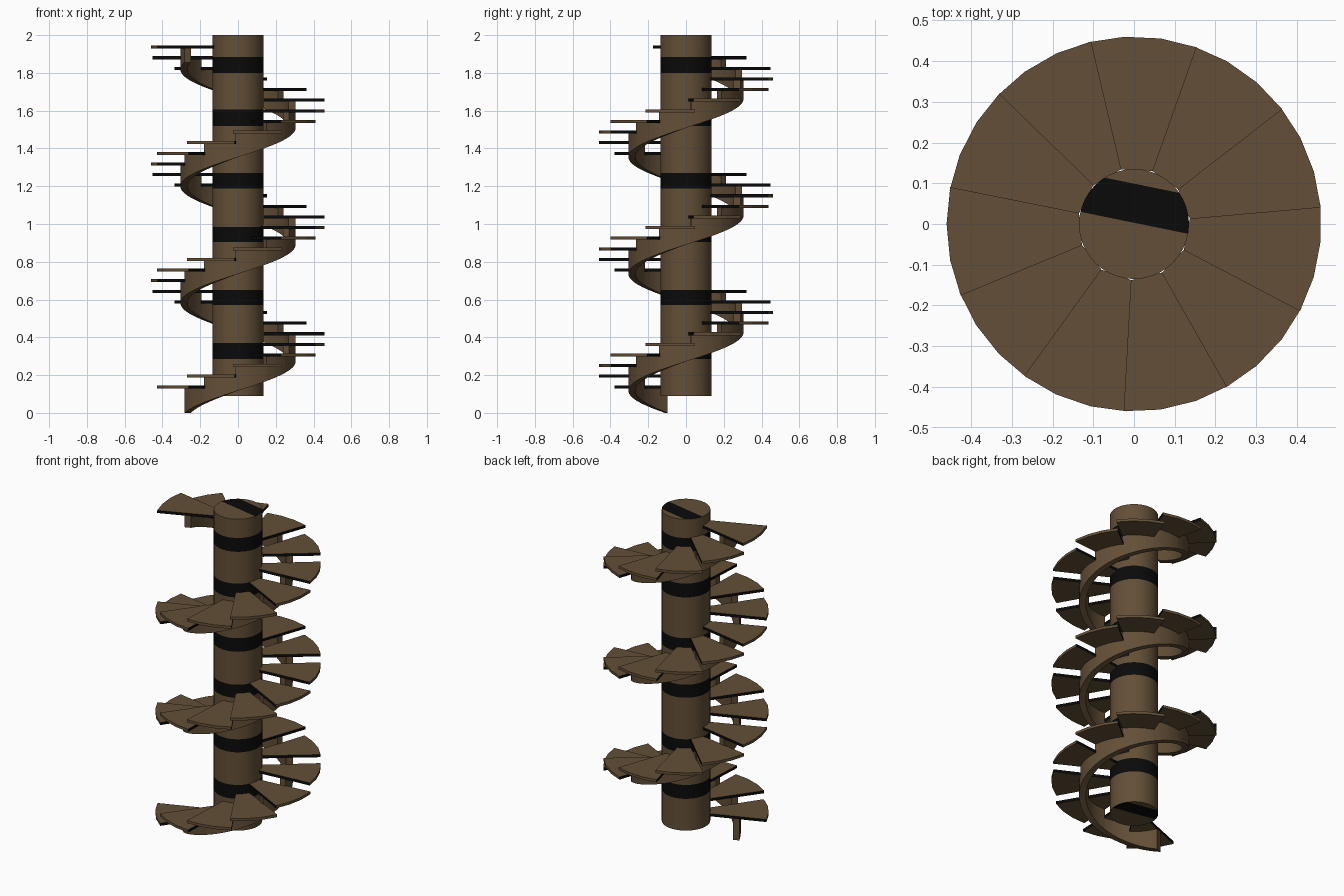
import bpy, bmesh, math
from mathutils import Vector

if "Cube" in bpy.data.objects:
    bpy.data.objects.remove(bpy.data.objects["Cube"])

N, TURN, START = 33, 2 * math.pi / 11, math.radians(201.4)
RISE, FIRST, THICK = 0.0562, 0.146, 0.016


def material(name, rgb):
    m = bpy.data.materials.new(name)
    m.diffuse_color = (*rgb, 1)
    m.use_nodes = True
    m.node_tree.nodes["Principled BSDF"].inputs["Base Color"].default_value = m.diffuse_color
    return m


brown = material("brown wood", (0.125, 0.078, 0.038))
black = material("black trim", (0.003, 0.003, 0.003))


def finish(bm, name, smooth=False):
    bmesh.ops.recalc_face_normals(bm, faces=bm.faces[:])
    me = bpy.data.meshes.new(name)
    bm.to_mesh(me)
    bm.free()
    me.materials.append(brown)
    me.materials.append(black)
    ob = bpy.data.objects.new(name, me)
    bpy.context.collection.objects.link(ob)
    if smooth:
        bpy.ops.object.select_all(action='DESELECT')
        ob.select_set(True)
        bpy.context.view_layer.objects.active = ob
        bpy.ops.object.shade_smooth_by_angle(angle=math.radians(30))
    return ob


def polar(r, a, z):
    return (r * math.cos(a), r * math.sin(a), z)


# Central column with black bands and a black strip across each cap
bm = bmesh.new()
bmesh.ops.create_cone(bm, cap_ends=True, segments=40, radius1=0.135, radius2=0.135, depth=1.91)
bmesh.ops.translate(bm, verts=bm.verts[:], vec=(0, 0, 1.045))
bands = [(0.285, 0.37), (0.57, 0.65), (0.905, 0.985), (1.187, 1.27), (1.52, 1.605), (1.80, 1.885)]
for z in [v for b in bands for v in b]:
    bmesh.ops.bisect_plane(bm, geom=bm.verts[:] + bm.edges[:] + bm.faces[:],
                           plane_co=(0, 0, z), plane_no=(0, 0, 1))
strip = Vector((0.2, 0.98, 0)).normalized()
for d in (0.003, 0.097):
    caps = [f for f in bm.faces if abs(f.normal.z) > 0.9]
    edges = list({e for f in caps for e in f.edges})
    verts = list({v for f in caps for v in f.verts})
    bmesh.ops.bisect_plane(bm, geom=verts + edges + caps, plane_co=strip * d, plane_no=strip)
for f in bm.faces:
    c = f.calc_center_median()
    if abs(f.normal.z) > 0.9:
        f.material_index = int(0.003 < c.dot(strip) < 0.097)
    else:
        f.material_index = int(any(a < c.z < b for a, b in bands))
finish(bm, "central_column", True)

# Wedge treads with black radial edges
for i in range(N):
    a0 = START + i * TURN
    width = TURN + math.radians(1)
    top = FIRST + i * RISE
    outline = [(0.138, a0)] + [(0.46, a0 + width * k / 3) for k in range(4)] + [(0.138, a0 + width)]
    bm = bmesh.new()
    lo = [bm.verts.new(polar(r, a, top - THICK)) for r, a in outline]
    hi = [bm.verts.new(polar(r, a, top)) for r, a in outline]
    bm.faces.new(lo[::-1])
    bm.faces.new(hi)
    n = len(outline)
    for k in range(n):
        f = bm.faces.new((lo[k], lo[(k + 1) % n], hi[(k + 1) % n], hi[k]))
        f.material_index = int(k in (0, 4))
    finish(bm, f"tread_{i + 1:02d}")

# Spiral stringer: smooth helix underside, stepped top meeting each tread
bm = bmesh.new()
SUB, RI, RO = 6, 0.268, 0.305
for i in range(N):
    top = FIRST + i * RISE - THICK
    rings = []
    for k in range(SUB + 1):
        t = i + k / SUB
        a = START + t * TURN
        low = t * RISE
        rings.append([bm.verts.new(polar(r, a, z)) for r, z in
                      ((RI, low), (RO, low), (RO, top), (RI, top))])
    for p, q in zip(rings, rings[1:]):
        for j in range(4):
            bm.faces.new((p[j], p[(j + 1) % 4], q[(j + 1) % 4], q[j]))
    bm.faces.new(rings[0][::-1])
    bm.faces.new(rings[-1])
finish(bm, "spiral_stringer", True)
